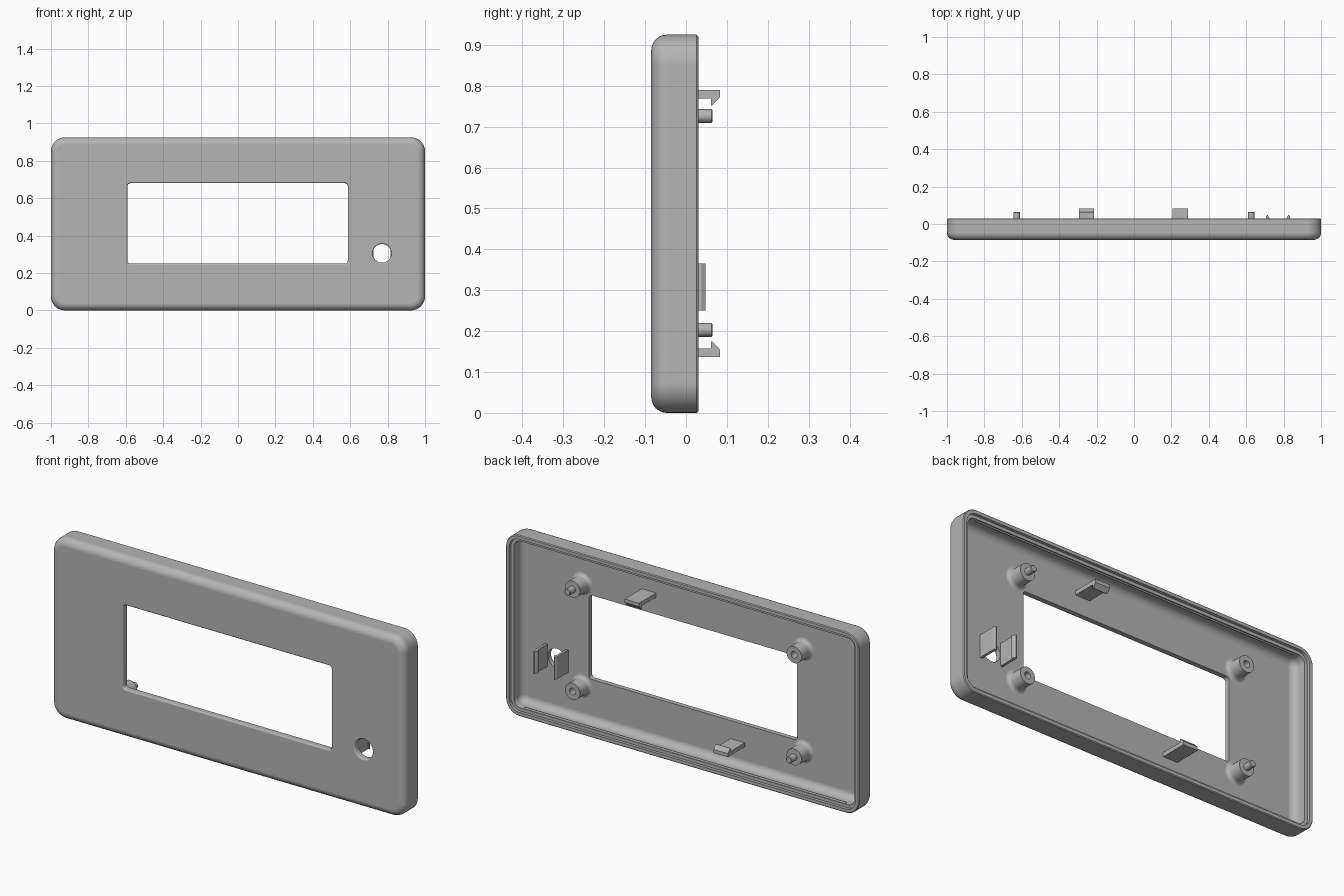
import bpy, bmesh, math

cube = bpy.data.objects.get("Cube")
if cube:
    bpy.data.objects.remove(cube, do_unlink=True)

plastic = bpy.data.materials.new("grey_plastic")
plastic.use_nodes = True
GREY = (0.46, 0.46, 0.46, 1)
plastic.diffuse_color = GREY
plastic.node_tree.nodes["Principled BSDF"].inputs["Base Color"].default_value = GREY

FRONT, FLOOR, RIM = -0.085, -0.055, 0.03
HALF_W, HALF_H = 1.0, 0.4625


def finish(name, bm):
    bmesh.ops.remove_doubles(bm, verts=bm.verts, dist=1e-5)
    bmesh.ops.recalc_face_normals(bm, faces=bm.faces)
    mesh = bpy.data.meshes.new(name)
    bm.to_mesh(mesh)
    bm.free()
    mesh.materials.append(plastic)
    obj = bpy.data.objects.new(name, mesh)
    bpy.context.collection.objects.link(obj)
    return obj


def smooth(obj):
    bpy.ops.object.select_all(action="DESELECT")
    obj.select_set(True)
    bpy.context.view_layer.objects.active = obj
    bpy.ops.object.shade_smooth_by_angle(angle=math.radians(35))
    return obj


def loft(name, cx, cz, hw, hh, radius, profile, steps=8):
    """Closed skin through rounded rectangles; profile holds (inset, y)."""
    bm = bmesh.new()
    rings = []
    for inset, y in profile:
        w, h = hw - inset, hh - inset
        r = min(max(radius - inset, 0.004), w, h)
        ring = []
        for q, (sx, sz) in enumerate([(1, 1), (-1, 1), (-1, -1), (1, -1)]):
            for i in range(steps + 1):
                a = math.pi / 2 * (q + i / steps)
                ring.append(bm.verts.new((cx + sx * (w - r) + r * math.cos(a), y,
                                          cz + sz * (h - r) + r * math.sin(a))))
        rings.append(ring)
    for a, b in zip(rings, rings[1:]):
        for i in range(len(a)):
            j = (i + 1) % len(a)
            bm.faces.new((a[i], a[j], b[j], b[i]))
    bm.faces.new(rings[0])
    bm.faces.new(rings[-1])
    return finish(name, bm)


def turned(name, x, z, radius, profile):
    return loft(name, x, z, radius, radius, radius, profile)


def arc(ci, cy, r, start, end, n=6):
    angles = [math.radians(start + (end - start) * i / n) for i in range(n + 1)]
    return [(ci + r * math.cos(a), cy + r * math.sin(a)) for a in angles]


def extrude(name, outline, axis, low, high):
    """Prism from an outline: axis 'x' takes (y, z), axis 'z' takes (x, y)."""
    bm = bmesh.new()
    place = (lambda p, t: (t, p[0], p[1])) if axis == "x" else (lambda p, t: (p[0], p[1], t))
    a = [bm.verts.new(place(p, low)) for p in outline]
    b = [bm.verts.new(place(p, high)) for p in outline]
    for i in range(len(a)):
        j = (i + 1) % len(a)
        bm.faces.new((a[i], a[j], b[j], b[i]))
    bm.faces.new(a)
    bm.faces.new(b)
    return finish(name, bm)


# Hollow shell: rounded front, stepped rim, filleted inner floor
f = 0.038
shell_profile = (arc(f, FRONT + f, f, 270, 180)
                 + [(0, RIM - 0.004), (0.004, RIM), (0.02, RIM), (0.02, RIM - 0.015), (0.036, RIM - 0.015)]
                 + arc(0.036 + 0.035, FLOOR + 0.035, 0.035, 180, 270))
shell = loft("bezel_shell", 0, HALF_H, HALF_W, HALF_H, 0.075, shell_profile)

# Display window and button hole, both eased at the front
e = 0.008
ease = [(-e, FRONT - 0.05)] + arc(-e, FRONT + e, e, -90, 0, 4) + [(0, FLOOR + 0.03)]
cutters = [loft("window_cutter", -0.002, 0.465, 0.589, 0.215, 0.016, ease),
           turned("button_cutter", 0.77, 0.305, 0.05, ease)]
for cutter in cutters:
    cutter.hide_render = True
    mod = shell.modifiers.new(cutter.name, "BOOLEAN")
    mod.operation, mod.solver, mod.object = "DIFFERENCE", "EXACT", cutter
    bpy.context.view_layer.objects.active = shell
    bpy.ops.object.modifier_apply(modifier=mod.name)
    bpy.data.objects.remove(cutter, do_unlink=True)
smooth(shell)
shell.modifiers.new("even_shading", "WEIGHTED_NORMAL").keep_sharp = True

# Four posts with flared feet; one diagonal carries pins, the other sockets
POST_R, POST_END, PIN_R = 0.042, 0.022, 0.017
foot = [(0, FLOOR - 0.01)] + [(-0.018, FLOOR - 0.01)] + arc(-0.018, FLOOR + 0.018, 0.018, -90, 0, 5)
for side, sx in (("left", 1), ("right", -1)):
    for level, z in (("upper", 0.726), ("lower", 0.203)):
        pinned = (sx > 0) == (level == "upper")
        inner = POST_R - PIN_R
        if pinned:
            tip = [(inner, POST_END), (inner, 0.062), (inner + 0.003, 0.065)]
        else:
            tip = [(inner, POST_END), (inner, FLOOR + 0.02)]
        smooth(turned(f"{level}_{side}_post", sx * 0.627, z, POST_R,
                      foot + [(0, POST_END)] + tip))

# Two hooked clips facing each other above and below the window
hook = [(FLOOR - 0.01, 0.79), (0.083, 0.79), (0.083, 0.772), (0.064, 0.752),
        (0.061, 0.752), (0.061, 0.769), (FLOOR - 0.01, 0.769)]
extrude("upper_clip", hook, "x", 0.207, 0.289)
extrude("lower_clip", [(y, 0.927 - z) for y, z in hook], "x", -0.295, -0.213)

# Pair of snap plates flanking the button hole, barbs turned inward
barb = [(0.065, FLOOR - 0.01), (0.065, 0.038), (0.059, 0.048), (0.055, 0.048),
        (0.046, 0.034), (0.046, 0.026), (0.052, 0.026), (0.052, FLOOR - 0.01)]
for side, s in (("left", 1), ("right", -1)):
    extrude(f"{side}_button_plate", [(0.77 + s * x, y) for x, y in barb], "z", 0.25, 0.365)

# Slim snap ridges along the long inner walls
for name, wall, s in (("lower_ridge", 0.034, 1), ("upper_ridge", 2 * HALF_H - 0.034, -1)):
    extrude(name, [(0.012, wall), (0.004, wall + s * 0.007), (-0.004, wall)], "x", -0.91, 0.91)
